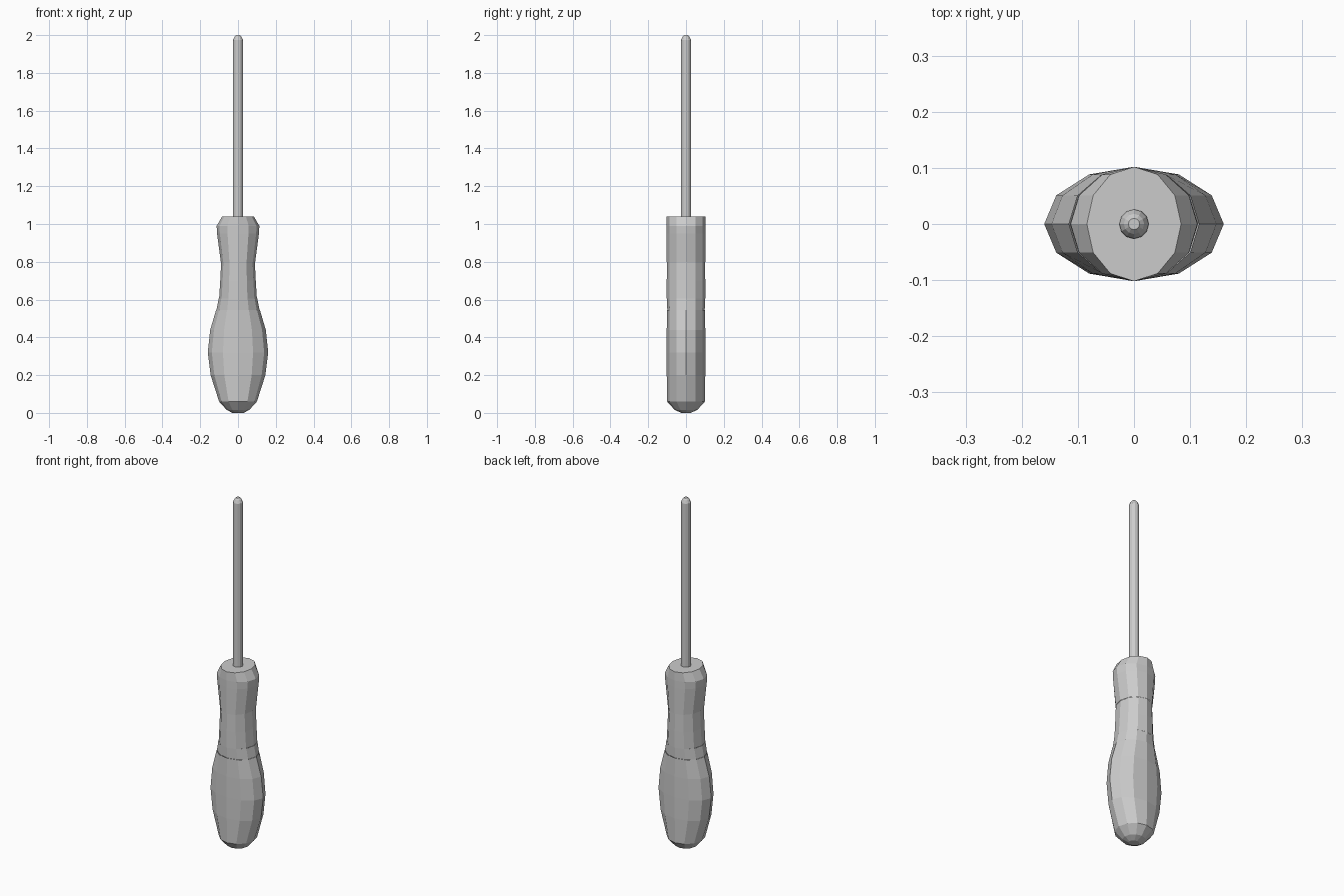
import bpy, bmesh
from math import cos, sin, pi

if "Cube" in bpy.data.objects:
    bpy.data.objects.remove(bpy.data.objects["Cube"])


def loft(name, rings, sides, cap_bottom=False, cap_top=False):
    """Skin elliptical rings given as (z, half width x, half depth y)."""
    bm = bmesh.new()
    loops = []
    for z, rx, ry in rings:
        loops.append([bm.verts.new((rx * cos(2 * pi * i / sides),
                                    ry * sin(2 * pi * i / sides), z))
                      for i in range(sides)])
    for a, b in zip(loops, loops[1:]):
        for i in range(sides):
            j = (i + 1) % sides
            bm.faces.new((a[i], a[j], b[j], b[i]))
    if cap_bottom:
        bm.faces.new(loops[0][::-1])
    if cap_top:
        bm.faces.new(loops[-1])
    mesh = bpy.data.meshes.new(name)
    bm.to_mesh(mesh)
    bm.free()
    obj = bpy.data.objects.new(name, mesh)
    bpy.context.collection.objects.link(obj)
    return obj


# Bulging lower grip
loft("lower_grip", [(0.0, 0.03, 0.025), (0.016, 0.06, 0.06), (0.06, 0.10, 0.10),
                    (0.20, 0.145, 0.102), (0.32, 0.16, 0.102),
                    (0.44, 0.147, 0.102), (0.545, 0.116, 0.101)],
     12, cap_bottom=True)

# Narrow band between the grips
loft("collar", [(0.545, 0.114, 0.099), (0.605, 0.102, 0.101)], 12)

# Waist of the handle
loft("waist", [(0.605, 0.100, 0.102), (0.70, 0.094, 0.102), (0.80, 0.089, 0.101)], 12)

# Flared upper end
loft("upper_grip", [(0.80, 0.091, 0.102), (0.95, 0.111, 0.102),
                    (0.99, 0.113, 0.102), (1.04, 0.084, 0.102)],
     12, cap_top=True)

# Metal shaft with a blunt tapered tip
loft("shaft", [(1.04, 0.027, 0.027), (1.975, 0.026, 0.026), (1.992, 0.018, 0.018),
               (2.0, 0.010, 0.010)], 12, cap_top=True)
